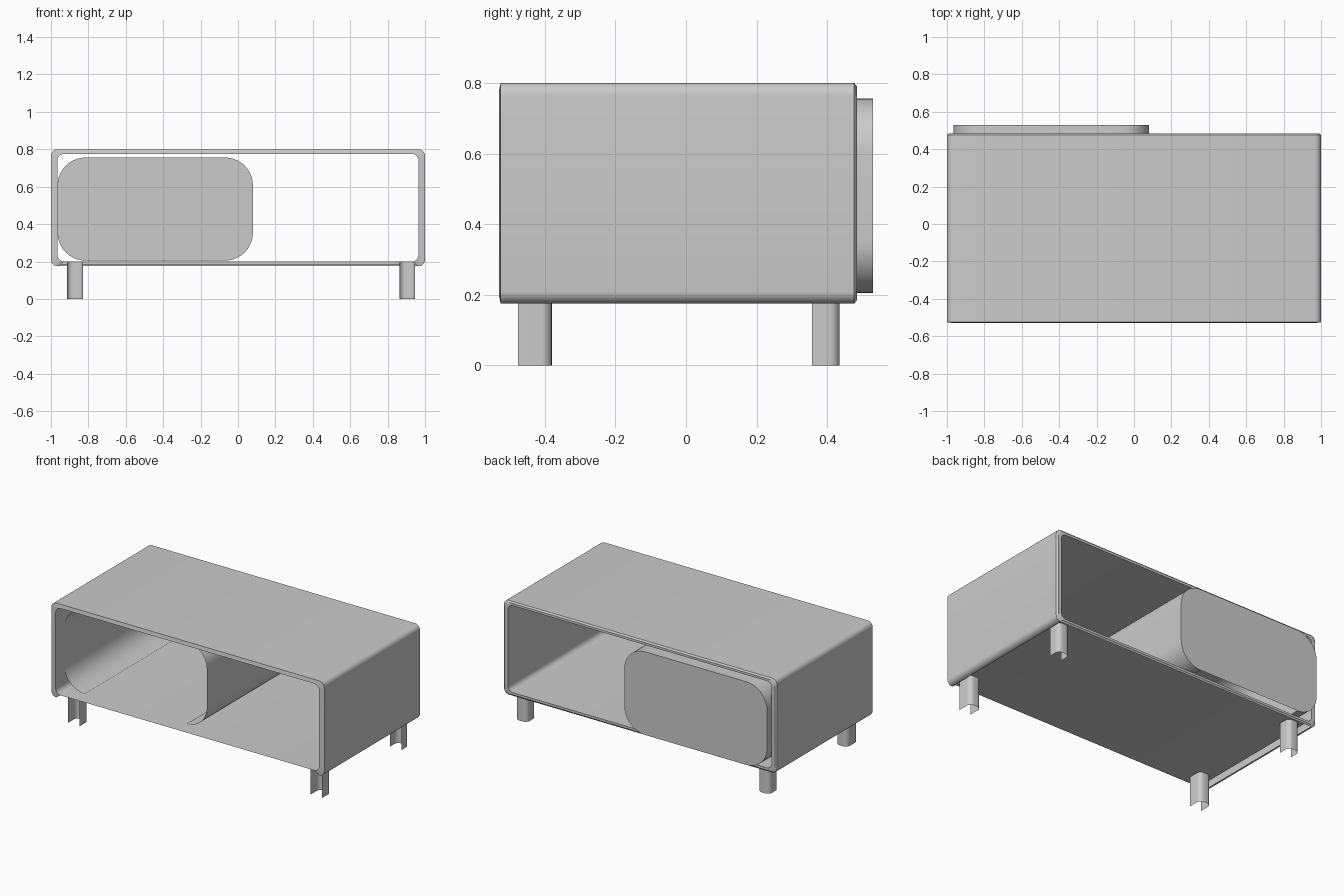
import bpy, bmesh, math

if "Cube" in bpy.data.objects:
    bpy.data.objects.remove(bpy.data.objects["Cube"])


def ring(x0, x1, z0, z1, r, n=6):
    """Rounded rectangle in x/z; the closing segment is the flat bottom."""
    pts = []
    corners = [(x1 - r, z0 + r, -90), (x1 - r, z1 - r, 0),
               (x0 + r, z1 - r, 90), (x0 + r, z0 + r, 180)]
    for cx, cz, start in corners:
        for i in range(n + 1):
            a = math.radians(start + 90 * i / n)
            pts.append((cx + r * math.cos(a), cz + r * math.sin(a)))
    return pts


def finish(bm, name):
    bmesh.ops.recalc_face_normals(bm, faces=bm.faces)
    me = bpy.data.meshes.new(name)
    bm.to_mesh(me)
    bm.free()
    ob = bpy.data.objects.new(name, me)
    bpy.context.collection.objects.link(ob)
    bpy.ops.object.select_all(action='DESELECT')
    ob.select_set(True)
    bpy.context.view_layer.objects.active = ob
    bpy.ops.object.shade_smooth_by_angle(angle=math.radians(35))
    return ob


def bridge(bm, a, b, closed=True):
    n = len(a)
    for i in range(n if closed else n - 1):
        j = (i + 1) % n
        bm.faces.new((a[i], a[j], b[j], b[i]))


def add_ring(bm, pts, y):
    return [bm.verts.new((x, y, z)) for x, z in pts]


# Cabinet shell: hollow rounded tube, underside of the outer skin left open
outer = ring(-1, 1, 0.175, 0.80, 0.035)
rim = ring(-0.99, 0.99, 0.185, 0.79, 0.032)
inner = ring(-0.965, 0.965, 0.20, 0.775, 0.035)
bm = bmesh.new()
front_in = add_ring(bm, inner, -0.53)
front_out = add_ring(bm, outer, -0.525)
back_out = add_ring(bm, outer, 0.476)
back_rim = add_ring(bm, rim, 0.484)
back_in = add_ring(bm, inner, 0.484)
bridge(bm, front_in, front_out, closed=False)
bridge(bm, front_out, back_out, closed=False)
bridge(bm, back_out, back_rim)
bridge(bm, back_rim, back_in)
bridge(bm, back_in, front_in)
finish(bm, "cabinet_shell")

# Compartment: rounded sleeve with an end panel, resting on the cabinet floor
bm = bmesh.new()
profile = ring(-0.965, 0.08, 0.205, 0.756, 0.15, 10)
open_end = add_ring(bm, profile, -0.44)
panel_end = add_ring(bm, profile, 0.53)
bridge(bm, open_end, panel_end, closed=False)
bm.faces.new(panel_end)
finish(bm, "compartment")


# Legs: U-shaped channels open toward the front
def leg(name, cx, y0, y1, w=0.085, r=0.03, n=6):
    h = w / 2
    pts = [(cx + h, y0)]
    for sx, start in ((cx + h - r, 0), (cx - h + r, 90)):
        for i in range(n + 1):
            a = math.radians(start + 90 * i / n)
            pts.append((sx + r * math.cos(a), y1 - r + r * math.sin(a)))
    pts.append((cx - h, y0))
    bm = bmesh.new()
    low = [bm.verts.new((x, y, 0)) for x, y in pts]
    high = [bm.verts.new((x, y, 0.2)) for x, y in pts]
    bridge(bm, low, high, closed=False)
    finish(bm, name)


for side, cx in (("left", -0.872), ("right", 0.905)):
    leg("front_leg_" + side, cx, -0.475, -0.38)
    leg("back_leg_" + side, cx, 0.357, 0.435)
